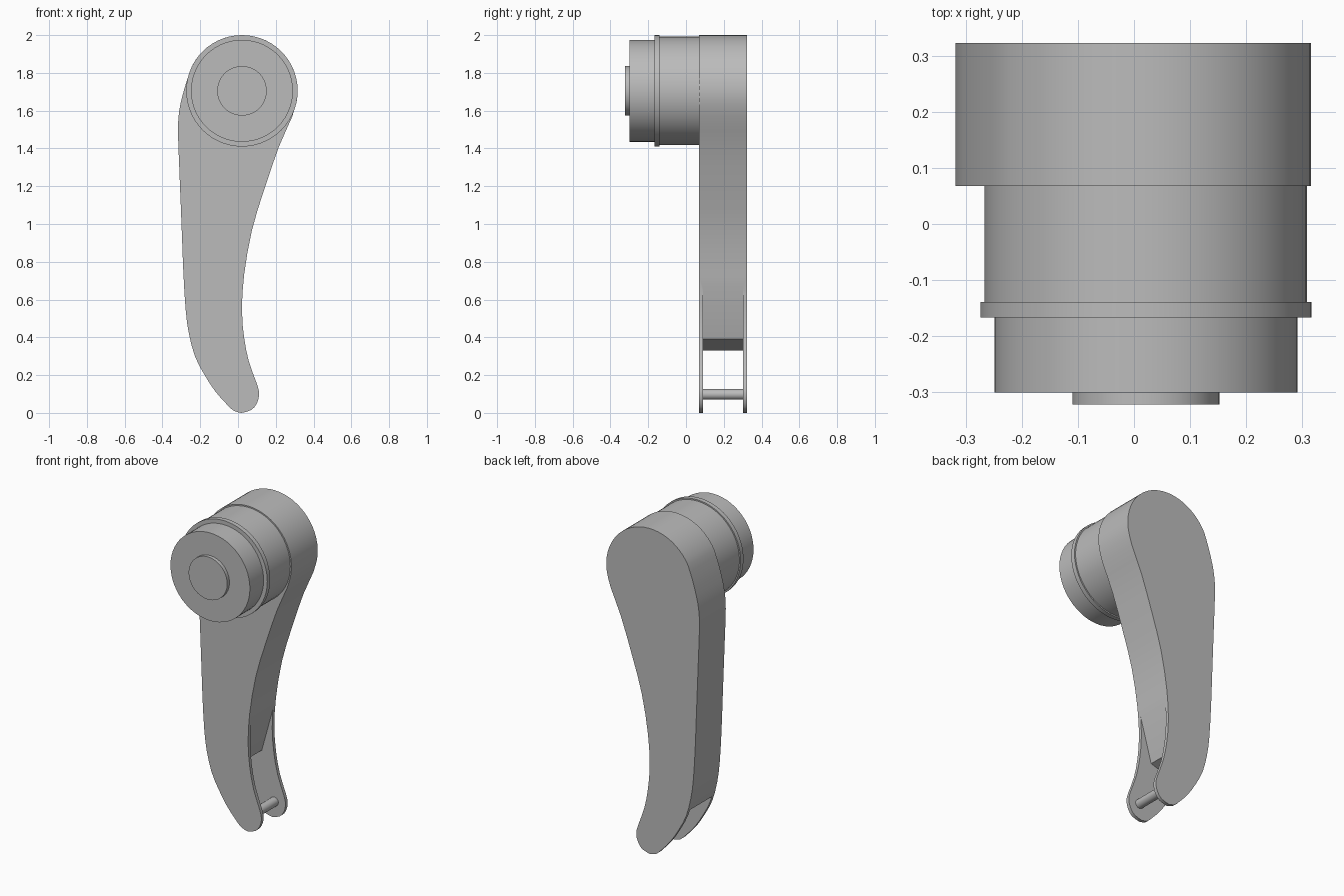
import bpy, bmesh, math
from mathutils import Vector

if "Cube" in bpy.data.objects:
    bpy.data.objects.remove(bpy.data.objects["Cube"], do_unlink=True)

grey = bpy.data.materials.new("plain grey")
grey.use_nodes = True
grey.diffuse_color = (0.5, 0.5, 0.5, 1)
grey.node_tree.nodes["Principled BSDF"].inputs["Base Color"].default_value = (0.5, 0.5, 0.5, 1)

HUB = Vector((0.021, 1.705))   # hub axis in x, z
HEAD_R = 0.295
BACK, FRONT = 0.323, 0.068     # arm depth range in y
WALL = 0.021                   # cheek thickness beside the slot


def prism(name, outline, y0, y1):
    """Extrude an x-z outline from y0 to y1."""
    bm = bmesh.new()
    face = bm.faces.new([bm.verts.new((x, y0, z)) for x, z in outline])
    new = bmesh.ops.extrude_face_region(bm, geom=[face])["geom"]
    bmesh.ops.translate(bm, vec=(0, y1 - y0, 0),
                        verts=[v for v in new if isinstance(v, bmesh.types.BMVert)])
    bmesh.ops.recalc_face_normals(bm, faces=bm.faces)
    mesh = bpy.data.meshes.new(name)
    bm.to_mesh(mesh)
    bm.free()
    ob = bpy.data.objects.new(name, mesh)
    bpy.context.collection.objects.link(ob)
    mesh.materials.append(grey)
    return ob


def smooth(ob):
    bpy.ops.object.select_all(action="DESELECT")
    ob.select_set(True)
    bpy.context.view_layer.objects.active = ob
    bpy.ops.object.shade_smooth_by_angle(angle=math.radians(30))


def arc(centre, radius, start, end, count):
    angles = [math.radians(start + (end - start) * i / count) for i in range(count + 1)]
    return [(centre[0] + radius * math.cos(a), centre[1] + radius * math.sin(a)) for a in angles]


def disc(name, centre, radius, y0, y1, sides=56):
    ob = prism(name, arc(centre, radius, 0, 360, sides)[:-1], y0, y1)
    smooth(ob)
    return ob


def refine(points):
    """Add a smoothly interpolated point between neighbours."""
    p = [Vector(q) for q in points]
    out = [p[0]]
    for i in range(len(p) - 1):
        a, b, c, d = p[max(i - 1, 0)], p[i], p[i + 1], p[min(i + 2, len(p) - 1)]
        out += [(b + c) * 0.5625 - (a + d) * 0.0625, c]
    return out


# Arm outline: round head, long straight back edge, curved tip, hollow front edge
head = arc(HUB, HEAD_R, -10, 152, 26)
back_edge = [head[-1], (-0.27, 1.762), (-0.296, 1.672), (-0.311, 1.6), (-0.318, 1.5),
             (-0.311, 1.3), (-0.303, 1.1), (-0.296, 0.92), (-0.289, 0.74),
             (-0.277, 0.545), (-0.26, 0.42), (-0.228, 0.3), (-0.18, 0.206),
             (-0.122, 0.116), (-0.062, 0.048), (-0.024, 0.012), (0.018, 0)]
front_edge = [(0.018, 0), (0.07, 0.015), (0.1, 0.051), (0.112, 0.1), (0.1, 0.154),
              (0.058, 0.27), (0.032, 0.4), (0.021, 0.545), (0.032, 0.73),
              (0.074, 0.968), (0.138, 1.18), (0.217, 1.41), (0.286, 1.566), head[0]]
outline = head + refine(back_edge)[1:] + refine(front_edge)[1:-1]
arm = prism("arm", outline, FRONT, BACK)

# Slot through the lower end, leaving two thin cheeks
slot = [(0.5, 0.67), (0.028, 0.67), (-0.05, 0.39), (-0.235, 0.332), (-0.6, 0.217),
        (-0.6, -0.3), (0.5, -0.3)]
cutter = prism("slot_cutter", slot, FRONT + WALL, BACK - WALL)
cutter.hide_render = True
cut = arm.modifiers.new("slot", "BOOLEAN")
cut.operation = "DIFFERENCE"
cut.solver = "EXACT"
cut.object = cutter
bpy.context.view_layer.objects.active = arm
bpy.ops.object.modifier_apply(modifier=cut.name)
bpy.data.objects.remove(cutter, do_unlink=True)
smooth(arm)

# Cross pin between the cheeks
disc("cross_pin", (0.035, 0.098), 0.028, FRONT + WALL, BACK - WALL, 24)

# Stepped hub on the front of the head
disc("hub_body", HUB, 0.287, -0.139, FRONT)
disc("hub_collar", HUB, HEAD_R, -0.167, -0.139)
disc("hub_front", HUB, 0.27, -0.3, -0.167)
disc("hub_cap", HUB, 0.131, -0.322, -0.3)
